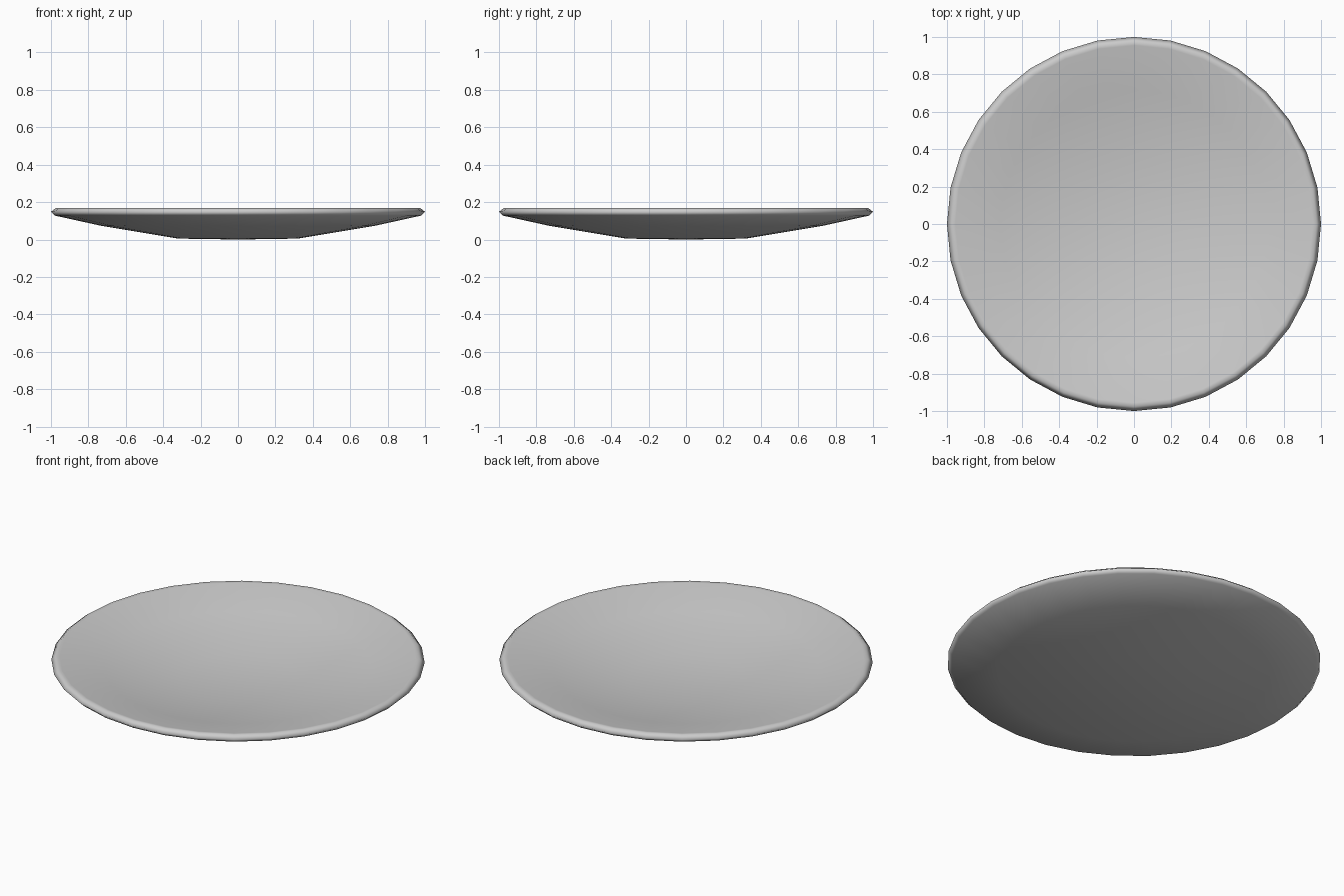
import bpy, bmesh, math

if "Cube" in bpy.data.objects:
    bpy.data.objects.remove(bpy.data.objects["Cube"])

SIDES = 32

# Cross-section as (radius, height): underside, rounded rim, then dished top
profile = [(0, 0), (0.32, 0.005), (0.73, 0.073), (0.98, 0.128), (1.0, 0.148),
           (0.975, 0.168), (0.955, 0.166), (0.715, 0.11), (0.315, 0.043), (0, 0.038)]

# Spin the cross-section into a closed plate
bm = bmesh.new()
verts = [bm.verts.new((r, 0, z)) for r, z in profile]
edges = [bm.edges.new(pair) for pair in zip(verts, verts[1:])]
bmesh.ops.spin(bm, geom=verts + edges, cent=(0, 0, 0), axis=(0, 0, 1),
               angle=math.tau, steps=SIDES, use_duplicate=False)
bmesh.ops.remove_doubles(bm, verts=bm.verts, dist=0.0005)
bmesh.ops.recalc_face_normals(bm, faces=bm.faces)
for face in bm.faces:
    face.smooth = True

mesh = bpy.data.meshes.new("plate")
bm.to_mesh(mesh)
bm.free()
plate = bpy.data.objects.new("plate", mesh)
bpy.context.collection.objects.link(plate)
